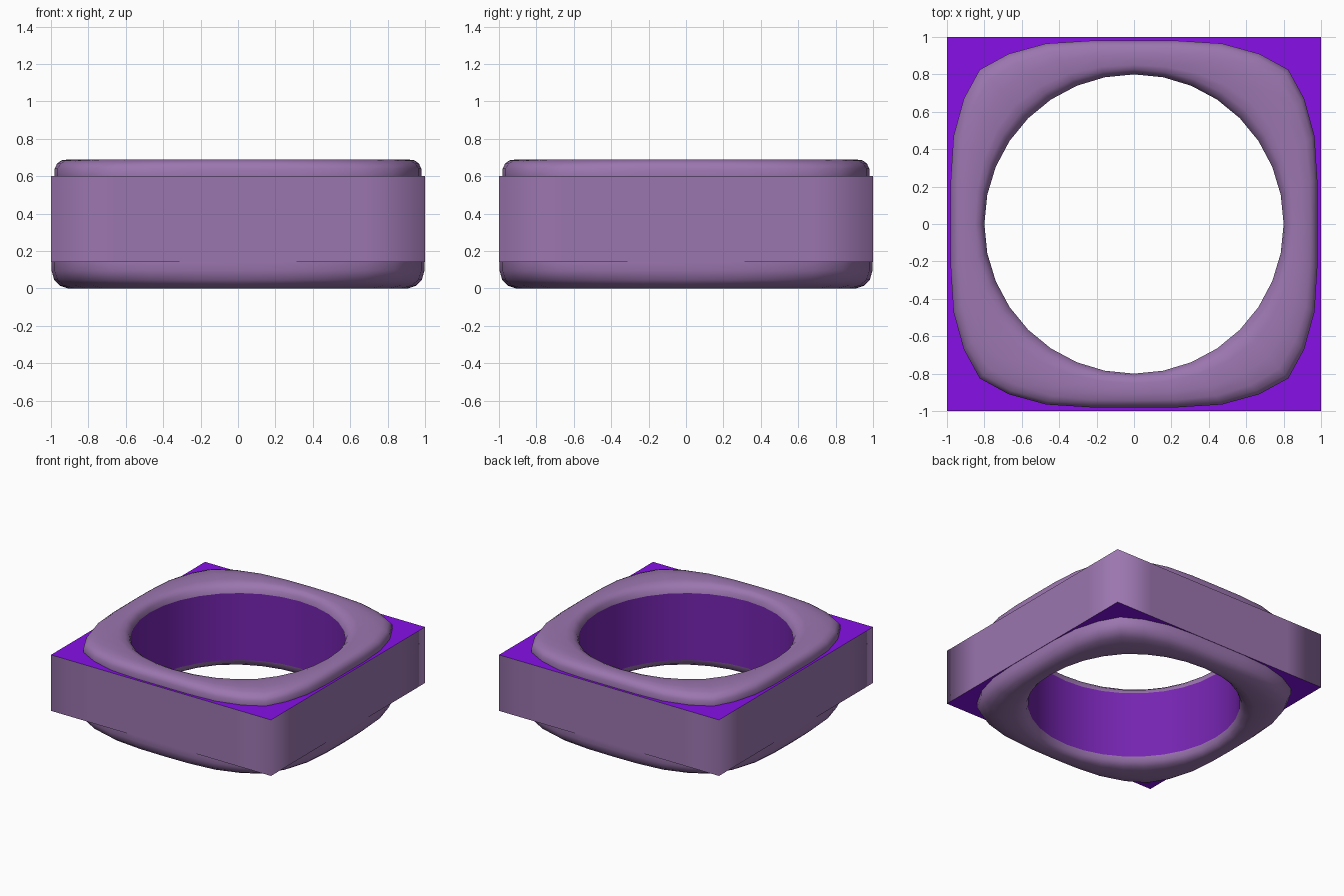
import bpy, bmesh, math

if "Cube" in bpy.data.objects:
    bpy.data.objects.remove(bpy.data.objects["Cube"])

N = 32  # segments around the ring

def material(name, col):
    m = bpy.data.materials.new(name)
    m.diffuse_color = (*col, 1)
    m.use_nodes = True
    m.node_tree.nodes["Principled BSDF"].inputs["Base Color"].default_value = m.diffuse_color
    return m

mauve = material("mauve", (0.33, 0.18, 0.43))
violet = material("bright violet", (0.24, 0.005, 0.80))
purple = material("deep purple", (0.18, 0.018, 0.44))

# Rounded-square cushion outline, first eighth only; mirrored by symmetry
EIGHTH = [(0.98, 0.0), (0.98, 0.235), (0.965, 0.47), (0.91, 0.67), (0.825, 0.825)]

def cushion(k):
    q, r = divmod(k, 8)
    x, y = EIGHTH[r] if r <= 4 else EIGHTH[8 - r][::-1]
    for _ in range(q):
        x, y = -y, x
    return x, y

def circle(k, r=0.8):
    a = 2 * math.pi * k / N
    return r * math.cos(a), r * math.sin(a)

def square(k):
    x, y = circle(k, 1.0)
    s = 1 / max(abs(x), abs(y))
    return x * s, y * s

def blend(t, scale=1.0):
    """Ring between the round hole (t=0) and the cushion outline (t=1)."""
    def f(k):
        (ax, ay), (bx, by) = circle(k), cushion(k)
        bx, by = bx * scale, by * scale
        return ax + (bx - ax) * t, ay + (by - ay) * t
    return f

B = 1.017  # the lower cushion is slightly wider
# Closed profile: (outline, height, material of the strip to the next ring)
profile = [
    (circle, 0.07, 0), (blend(0.04, B), 0.035, 0), (blend(0.14, B), 0.01, 0),
    (blend(0.28, B), 0.0, 0), (blend(0.55, B), 0.0, 0), (blend(0.78, B), 0.015, 0),
    (blend(0.93, B), 0.045, 0), (blend(1.0, B), 0.095, 0), (blend(1.0, B), 0.14, 1),
    (square, 0.14, 0), (square, 0.60, 1),
    (blend(1.0), 0.60, 0), (blend(1.0), 0.64, 0), (blend(0.93), 0.668, 0),
    (blend(0.80), 0.685, 0), (blend(0.58), 0.69, 0), (blend(0.28), 0.69, 0),
    (blend(0.14), 0.68, 0), (blend(0.04), 0.655, 0), (circle, 0.62, 2),
]

bm = bmesh.new()
rings = [[bm.verts.new((*f(k), z)) for k in range(N)] for f, z, _ in profile]
for i, (_, _, mat) in enumerate(profile):
    a, b = rings[i], rings[(i + 1) % len(rings)]
    for k in range(N):
        n = (k + 1) % N
        face = bm.faces.new((a[k], a[n], b[n], b[k]))
        face.material_index = mat
        face.smooth = True
bmesh.ops.recalc_face_normals(bm, faces=bm.faces)

# Crisp creases around the ledges and the bore
for i in (0, 8, 9, 10, 11, 19):
    for k in range(N):
        e = bm.edges.get((rings[i][k], rings[i][(k + 1) % N]))
        e.smooth = False

me = bpy.data.meshes.new("square_ring")
bm.to_mesh(me)
bm.free()
for m in (mauve, violet, purple):
    me.materials.append(m)
ob = bpy.data.objects.new("square_ring", me)
bpy.context.collection.objects.link(ob)
